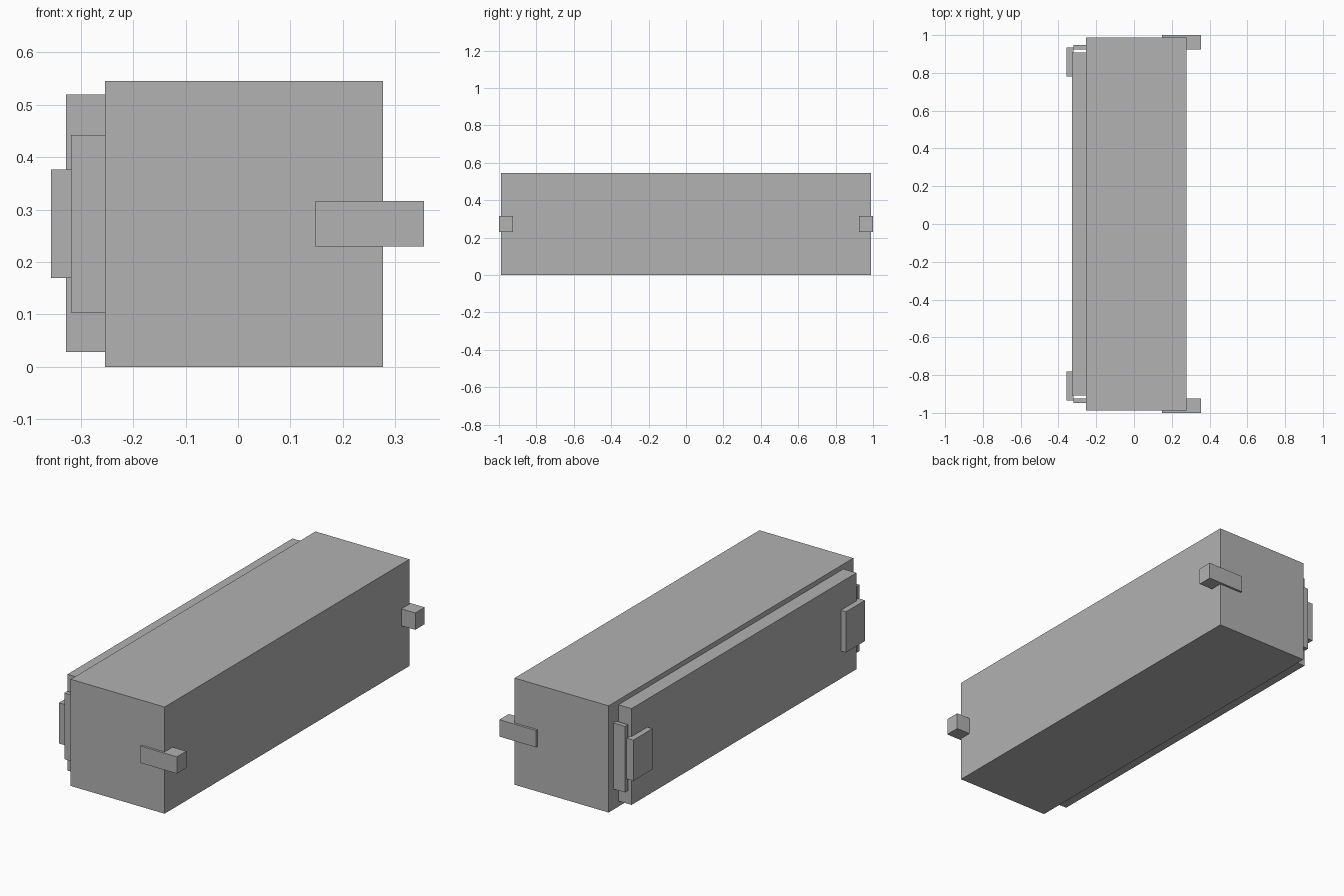
import bpy
import bmesh
from mathutils import Vector

cube = bpy.data.objects.get("Cube")
if cube:
    bpy.data.objects.remove(cube, do_unlink=True)

GREY = (0.445, 0.445, 0.445, 1.0)
grey = bpy.data.materials.new("plain_grey")
grey.use_nodes = True
grey.diffuse_color = GREY
grey.node_tree.nodes["Principled BSDF"].inputs["Base Color"].default_value = GREY


def box(name, x, y, z):
    """Flat-sided box from its (min, max) extent on each axis."""
    low, high = (Vector(c) for c in zip(x, y, z))
    bm = bmesh.new()
    bmesh.ops.create_cube(bm, size=1)
    bmesh.ops.scale(bm, vec=high - low, verts=bm.verts)
    mesh = bpy.data.meshes.new(name)
    bm.to_mesh(mesh)
    bm.free()
    mesh.materials.append(grey)
    obj = bpy.data.objects.new(name, mesh)
    obj.location = (low + high) / 2
    bpy.context.collection.objects.link(obj)
    return obj


def end_pair(name, x, y, z):
    """The same box at both ends of the body."""
    box("front_" + name, x, (-y[1], -y[0]), z)
    box("back_" + name, x, y, z)


# Long main body and the raised panel along its side
box("body", (-0.254, 0.277), (-0.988, 0.988), (0, 0.545))
box("side_panel", (-0.328, -0.254), (-0.908, 0.908), (0.028, 0.52))

# Upright strips beside the panel, and plates overlapping panel and strips
end_pair("strip", (-0.319, -0.254), (0.924, 0.947), (0.104, 0.442))
end_pair("plate", (-0.357, -0.319), (0.781, 0.935), (0.169, 0.377))

# Bars let into the end faces, reaching past the opposite side
end_pair("bar", (0.148, 0.355), (0.924, 1.0), (0.23, 0.316))
